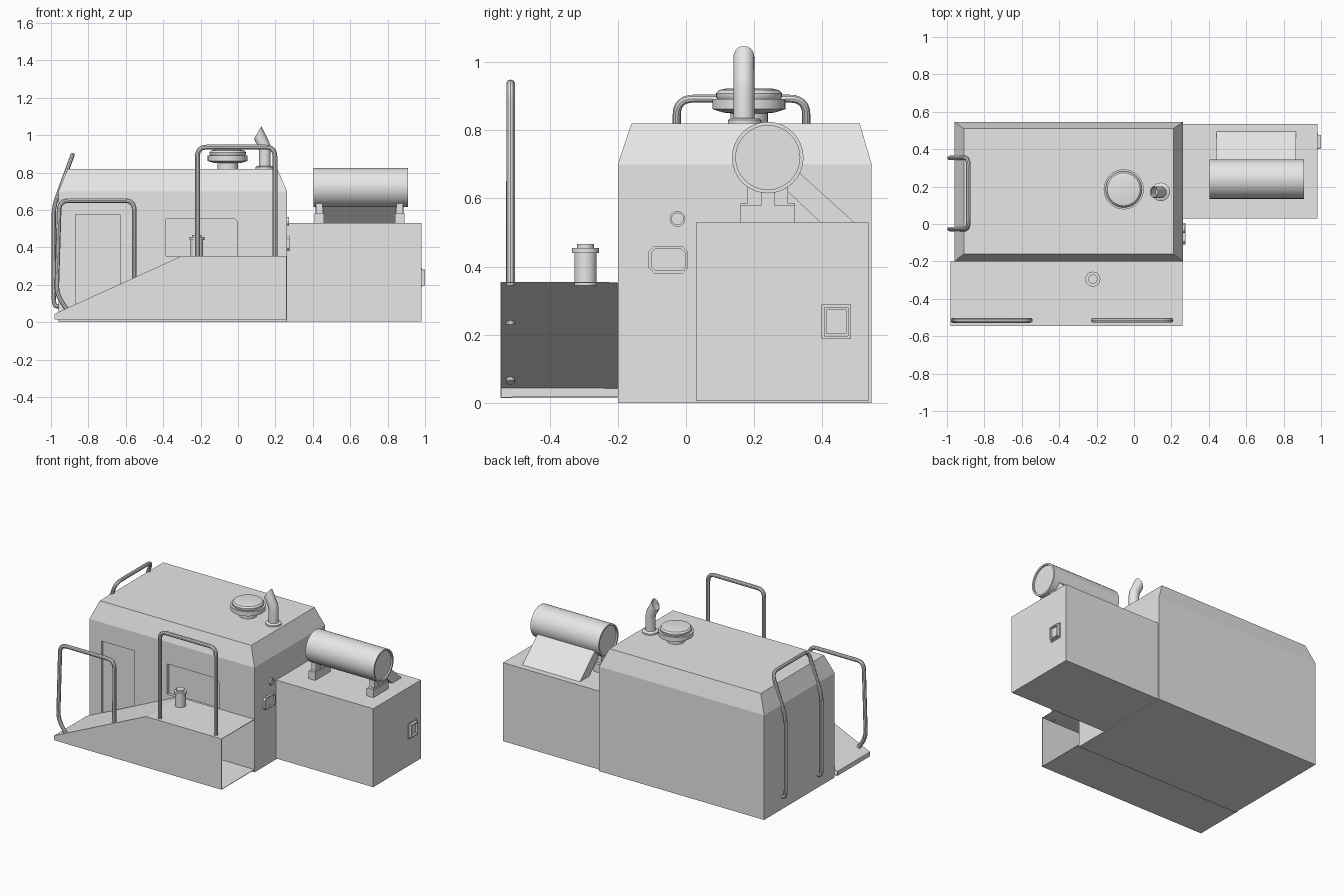
import bpy, bmesh, math
from mathutils import Vector

if "Cube" in bpy.data.objects:
    bpy.data.objects.remove(bpy.data.objects["Cube"], do_unlink=True)

GREY = bpy.data.materials.new("light grey")
GREY.use_nodes = True
GREY.diffuse_color = (0.8, 0.8, 0.8, 1)
GREY.node_tree.nodes["Principled BSDF"].inputs["Base Color"].default_value = (0.8, 0.8, 0.8, 1)


def finish(name, bm, smooth=False, fix=True):
    if fix:
        bmesh.ops.recalc_face_normals(bm, faces=bm.faces)
    me = bpy.data.meshes.new(name)
    bm.to_mesh(me)
    bm.free()
    return place(name, me, smooth)


def place(name, me, smooth):
    me.materials.clear()
    me.materials.append(GREY)
    ob = bpy.data.objects.new(name, me)
    bpy.context.collection.objects.link(ob)
    if smooth:
        bpy.ops.object.select_all(action='DESELECT')
        ob.select_set(True)
        bpy.context.view_layer.objects.active = ob
        bpy.ops.object.shade_smooth_by_angle(angle=math.radians(35))
    return ob


def loft(name, rings, smooth=False, closed=False):
    """Skin rings of equal length; cap the ends unless the rings form a loop."""
    bm = bmesh.new()
    vs = [[bm.verts.new(p) for p in r] for r in rings]
    n = len(vs[0])
    pairs = list(zip(vs, vs[1:]))
    if closed:
        pairs.append((vs[-1], vs[0]))
    else:
        bm.faces.new(vs[0])
        bm.faces.new(vs[-1])
    for a, b in pairs:
        for i in range(n):
            j = (i + 1) % n
            bm.faces.new((a[i], a[j], b[j], b[i]))
    return finish(name, bm, smooth)


def rect(x0, x1, y0, y1, z):
    return [(x0, y0, z), (x1, y0, z), (x1, y1, z), (x0, y1, z)]


def box(name, x0, x1, y0, y1, z0, z1):
    return loft(name, [rect(x0, x1, y0, y1, z0), rect(x0, x1, y0, y1, z1)])


def prism_x(name, profile, x0, x1):
    return loft(name, [[(x, y, z) for y, z in profile] for x in (x0, x1)])


def prism_y(name, profile, y0, y1):
    return loft(name, [[(x, y, z) for x, z in profile] for y in (y0, y1)])


def lathe(name, origin, profile, axis='z', n=32):
    """Turn (radius, height) pairs around an axis through origin."""
    rings = []
    for r, h in profile:
        ring = []
        for i in range(n):
            a = math.tau * i / n
            c, s = r * math.cos(a), r * math.sin(a)
            ring.append(Vector(origin) + Vector((c, s, h) if axis == 'z' else (h, c, s)))
        rings.append(ring)
    return loft(name, rings, True)


def tube(name, corners, radius, bend=0.05):
    """Bent pipe through corner points with rounded bends."""
    pts = [Vector(c) for c in corners]
    path = [pts[0]]
    for a, p, b in zip(pts, pts[1:], pts[2:]):
        da, db = a - p, b - p
        s = p + da.normalized() * min(bend, da.length * 0.45)
        e = p + db.normalized() * min(bend, db.length * 0.45)
        path += [s.lerp(p, t).lerp(p.lerp(e, t), t) for t in (i / 6 for i in range(7))]
    path.append(pts[-1])
    cu = bpy.data.curves.new(name, 'CURVE')
    cu.dimensions = '3D'
    cu.bevel_depth, cu.bevel_resolution, cu.use_fill_caps = radius, 3, True
    sp = cu.splines.new('POLY')
    sp.points.add(len(path) - 1)
    for q, p in zip(sp.points, path):
        q.co = (*p, 1)
    tmp = bpy.data.objects.new(name + "_path", cu)
    bpy.context.collection.objects.link(tmp)
    bpy.context.view_layer.update()
    me = bpy.data.meshes.new_from_object(tmp.evaluated_get(bpy.context.evaluated_depsgraph_get()))
    bpy.data.objects.remove(tmp, do_unlink=True)
    return place(name, me, True)


def cut(target, cutter):
    m = target.modifiers.new(cutter.name, 'BOOLEAN')
    m.operation, m.solver, m.object = 'DIFFERENCE', 'EXACT', cutter
    cutter.hide_render = True
    cutter.hide_set(True)
    cutter.display_type = 'WIRE'


# Main housing with sloped shoulders, recessed door and window
body = loft("main_housing", [rect(-0.96, 0.262, -0.2, 0.545, 0), rect(-0.96, 0.262, -0.2, 0.545, 0.7),
                             rect(-0.91, 0.21, -0.16, 0.51, 0.82)])
cut(body, box("door_cutter", -0.87, -0.63, -0.25, -0.185, 0.08, 0.575))
cut(body, prism_y("window_cutter", [(-0.385, 0.35), (-0.002, 0.35), (-0.002, 0.535),
                                    (-0.018, 0.553), (-0.385, 0.553)], -0.25, -0.18))

# Side compartment
box("side_compartment", 0.262, 0.98, 0.03, 0.535, 0.005, 0.53)

# Front walkway: a hollow ramp and deck, open at its left end
bm = bmesh.new()
outline = [(0.26, 0.355), (-0.3, 0.355), (-0.98, 0.045), (-0.98, 0.015), (0.26, 0.015)]
front = [bm.verts.new((x, -0.545, z)) for x, z in outline]
back = [bm.verts.new((x, -0.2, z)) for x, z in outline]
bm.faces.new(front)
for i in range(4):
    bm.faces.new((front[i + 1], front[i], back[i], back[i + 1]))
walkway = finish("walkway", bm)
thick = walkway.modifiers.new("sheet", 'SOLIDIFY')
thick.thickness, thick.offset = 0.004, -1

# Filler pipe on the deck
lathe("filler_pipe", (-0.22, -0.295, 0), [(0.033, 0.345), (0.033, 0.44), (0.04, 0.44), (0.04, 0.455),
                                         (0.025, 0.455), (0.025, 0.466)])

# Handrails
tube("deck_rail", [(-0.217, -0.515, 0.345), (-0.217, -0.515, 0.936), (0.197, -0.515, 0.936),
                   (0.197, -0.515, 0.345)], 0.013)
tube("ramp_rail", [(-0.91, -0.515, 0.06), (-0.97, -0.515, 0.15), (-0.955, -0.515, 0.65),
                   (-0.555, -0.515, 0.65), (-0.555, -0.515, 0.23)], 0.013)
side = [(-0.95, 0.085), (-0.985, 0.085), (-0.985, 0.62), (-0.885, 0.893)]
tube("ladder_rail", [(x, -0.027, z) for x, z in side] + [(x, 0.353, z) for x, z in reversed(side)], 0.012)

# Air intake on the roof
lathe("air_intake", (-0.055, 0.185, 0), [(0.055, 0.81), (0.055, 0.85), (0.075, 0.852), (0.107, 0.862),
                                        (0.107, 0.892), (0.093, 0.892), (0.097, 0.898), (0.097, 0.908),
                                        (0.088, 0.918), (0.07, 0.922)])

# Exhaust stack: each ring is set by its right and left edge, then folds inward at the mouth
edges = [(0.112, 0.83, 0.175, 0.83), (0.112, 0.915, 0.175, 0.925), (0.107, 0.94, 0.169, 0.958),
         (0.085, 0.98, 0.125, 1.048), (0.09, 0.98, 0.125, 1.04), (0.115, 0.93, 0.165, 0.945)]
rings = []
for k, (xl, zl, xr, zr) in enumerate(edges):
    ry = 0.031 if k < 4 else 0.026
    rings.append([((xl + xr) / 2 + (xr - xl) / 2 * math.cos(a), 0.17 + ry * math.sin(a),
                   (zl + zr) / 2 + (zr - zl) / 2 * math.cos(a))
                  for a in (math.tau * i / 20 for i in range(20))])
loft("exhaust_stack", rings, True)
lathe("exhaust_flange", (0.143, 0.172, 0), [(0.049, 0.815), (0.049, 0.83), (0.04, 0.836)])

# Silencer drum with rimmed ends, its saddles and slanted duct
lathe("silencer_drum", (0, 0.24, 0.72), [(0.094, 0.415), (0.094, 0.405), (0.105, 0.405), (0.105, 0.91),
                                        (0.094, 0.91), (0.094, 0.9)], 'x')
saddle = [(0.16, 0.53), (0.32, 0.53), (0.32, 0.585), (0.3, 0.585), (0.3, 0.64),
          (0.18, 0.64), (0.18, 0.585), (0.16, 0.585)]
for name, x in (("right_saddle", 0.435), ("left_saddle", 0.865)):
    prism_x(name, saddle, x - 0.018, x + 0.018)
    box(name + "_foot", x - 0.025, x + 0.025, 0.16, 0.32, 0.53, 0.58)
    box(name + "_clip", x - 0.023, x + 0.023, 0.22, 0.26, 0.57, 0.63)
prism_x("silencer_duct", [(0.24, 0.676), (0.396, 0.528), (0.496, 0.528), (0.27, 0.733)], 0.44, 0.865)


# Framed latches and a round lock on the left-facing walls
def frame(name, x0, x1, y, z, hy, hz, rim, chamfer):
    def ring(x, a, b, c):
        return [(x, y + sy * u, z + sz * v) for sy, sz, flip in ((1, 1, 0), (-1, 1, 1), (-1, -1, 0), (1, -1, 1))
                for u, v in (((a - c, b), (a, b - c)) if flip else ((a, b - c), (a - c, b)))]
    inner = (hy - rim, hz - rim, chamfer * 0.6)
    deep = x0 + (x1 - x0) * 0.3
    loft(name, [ring(x0 - 0.005, hy, hz, chamfer), ring(x1, hy, hz, chamfer),
                ring(x1, *inner), ring(deep, *inner)])


frame("door_handle", 0.262, 0.276, -0.052, 0.42, 0.058, 0.04, 0.009, 0.016)
frame("latch_plate", 0.98, 0.985, 0.441, 0.238, 0.044, 0.051, 0.006, 0.002)
frame("latch", 0.98, 1.0, 0.441, 0.238, 0.036, 0.043, 0.008, 0.002)
lathe("round_lock", (0.262, -0.025, 0.54), [(0.023, -0.005), (0.023, 0.01), (0.017, 0.01), (0.017, 0.004)], 'x', 16)
